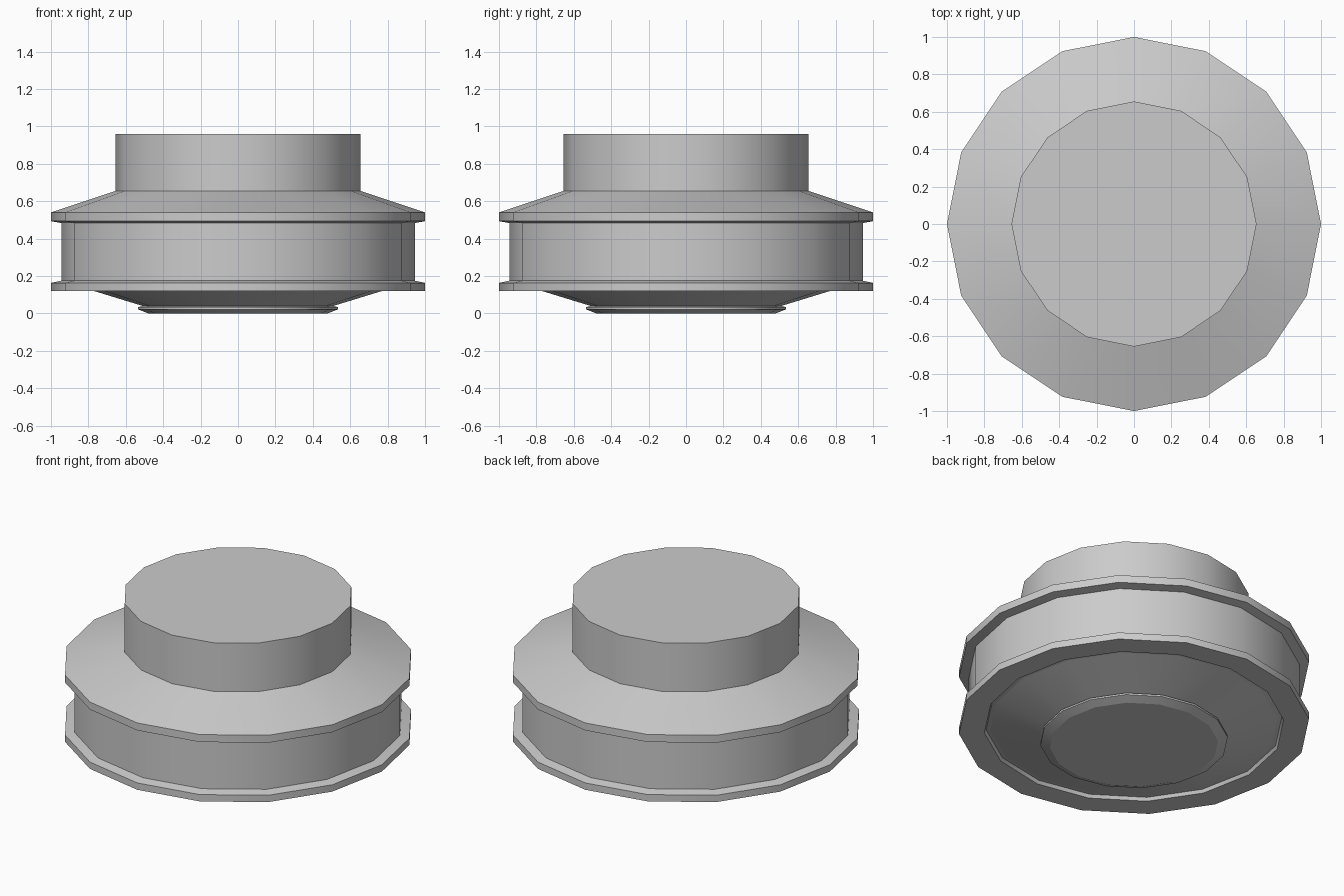
import bpy, bmesh
from math import cos, sin, tau, radians

if "Cube" in bpy.data.objects:
    bpy.data.objects.remove(bpy.data.objects["Cube"])

SIDES = 16


def lathe(name, profile):
    """Revolve an open (radius, z) profile, capping both ends."""
    bm = bmesh.new()
    rings = [[bm.verts.new((r * cos(tau * i / SIDES), r * sin(tau * i / SIDES), z))
              for i in range(SIDES)] for r, z in profile]
    for a, b in zip(rings, rings[1:]):
        for i in range(SIDES):
            j = (i + 1) % SIDES
            bm.faces.new((a[i], a[j], b[j], b[i]))
    bm.faces.new(rings[0][::-1])
    bm.faces.new(rings[-1])
    bmesh.ops.recalc_face_normals(bm, faces=bm.faces)
    mesh = bpy.data.meshes.new(name)
    bm.to_mesh(mesh)
    bm.free()
    obj = bpy.data.objects.new(name, mesh)
    bpy.context.collection.objects.link(obj)
    bpy.ops.object.select_all(action='DESELECT')
    obj.select_set(True)
    bpy.context.view_layer.objects.active = obj
    # round sides stay smooth, profile corners stay sharp
    bpy.ops.object.shade_smooth_by_angle(angle=radians(30))
    mesh.set_sharp_from_angle(angle=radians(30))
    for e in mesh.edges:
        z0, z1 = (mesh.vertices[v].co.z for v in e.vertices)
        if abs(z0 - z1) < 1e-5:
            e.use_edge_sharp = True
    return obj


lathe("flanged_knob", [
    (0.48, 0.0), (0.535, 0.022), (0.535, 0.033), (0.51, 0.04),   # foot pad
    (0.82, 0.135), (0.845, 0.14), (0.855, 0.12),                 # underside cone and groove
    (1.0, 0.12), (1.0, 0.163), (0.945, 0.175),                   # lower flange
    (0.945, 0.483), (1.0, 0.493),                                # recessed band
    (1.0, 0.54), (0.655, 0.655),                                 # upper flange and shoulder
    (0.655, 0.96),                                               # neck
])
